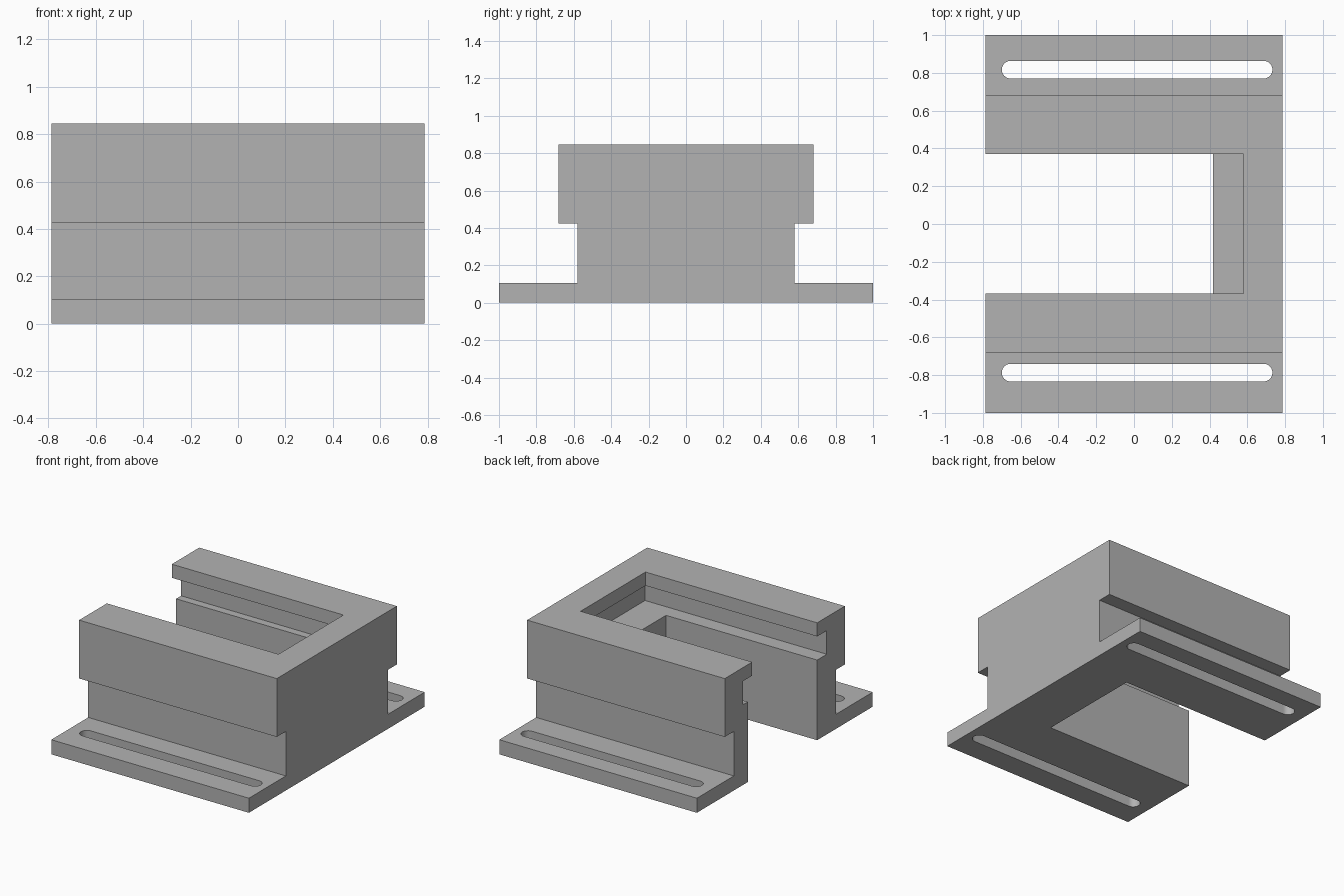
import bpy, bmesh
from math import sin, cos, pi, radians
from mathutils import Vector

cube = bpy.data.objects.get("Cube")
if cube:
    bpy.data.objects.remove(cube, do_unlink=True)

grey = bpy.data.materials.new("plain grey")
grey.use_nodes = True
colour = (0.45, 0.45, 0.45, 1)
grey.diffuse_color = colour
grey.node_tree.nodes["Principled BSDF"].inputs["Base Color"].default_value = colour


def prism(name, points, direction):
    """Closed solid made by sweeping a flat outline along a direction."""
    bm = bmesh.new()
    face = bm.faces.new([bm.verts.new(p) for p in points])
    swept = bmesh.ops.extrude_face_region(bm, geom=[face])["geom"]
    verts = [g for g in swept if isinstance(g, bmesh.types.BMVert)]
    bmesh.ops.translate(bm, verts=verts, vec=Vector(direction))
    bmesh.ops.recalc_face_normals(bm, faces=bm.faces)
    mesh = bpy.data.meshes.new(name)
    bm.to_mesh(mesh)
    bm.free()
    mesh.materials.append(grey)
    obj = bpy.data.objects.new(name, mesh)
    bpy.context.collection.objects.link(obj)
    return obj


def box(name, x, y, z):
    outline = [(x[0], y[0], z[0]), (x[1], y[0], z[0]),
               (x[1], y[1], z[0]), (x[0], y[1], z[0])]
    return prism(name, outline, (0, 0, z[1] - z[0]))


def slot(name, x, y, radius, steps=12):
    """Long hole with round ends."""
    points = []
    for centre, start in ((x[1] - radius, -pi / 2), (x[0] + radius, pi / 2)):
        for i in range(steps + 1):
            a = start + pi * i / steps
            points.append((centre + radius * cos(a), y + radius * sin(a), -0.1))
    return prism(name, points, (0, 0, 0.4))


# Body: flanged outer profile swept along x
half = 0.787
side = [(1, 0), (1, 0.105), (0.58, 0.105), (0.58, 0.425), (0.683, 0.425), (0.683, 0.845)]
profile = side + [(-y, z) for y, z in reversed(side)]
body = prism("clamp_body", [(-half, y, z) for y, z in profile], (2 * half, 0, 0))

# Openings run out through the open end
cutters = [
    box("groove_cutter", (-1, 0.66), (-0.477, 0.477), (0.577, 0.747)),
    box("upper_opening_cutter", (-1, 0.58), (-0.368, 0.371), (0.65, 1)),
    box("lower_opening_cutter", (-1, 0.417), (-0.368, 0.42), (-0.1, 0.66)),
    slot("back_slot_cutter", (-0.70, 0.733), 0.817, 0.047),
    slot("front_slot_cutter", (-0.70, 0.733), -0.787, 0.047),
]
bpy.ops.object.select_all(action="DESELECT")
body.select_set(True)
bpy.context.view_layer.objects.active = body
for cutter in cutters:
    cutter.hide_render = True
    mod = body.modifiers.new(cutter.name, "BOOLEAN")
    mod.operation = "DIFFERENCE"
    mod.solver = "EXACT"
    mod.object = cutter
    bpy.ops.object.modifier_apply(modifier=mod.name)
    bpy.data.objects.remove(cutter, do_unlink=True)

# Round slot ends shade smoothly, all other edges stay crisp
bpy.ops.object.shade_smooth_by_angle(angle=radians(30))
